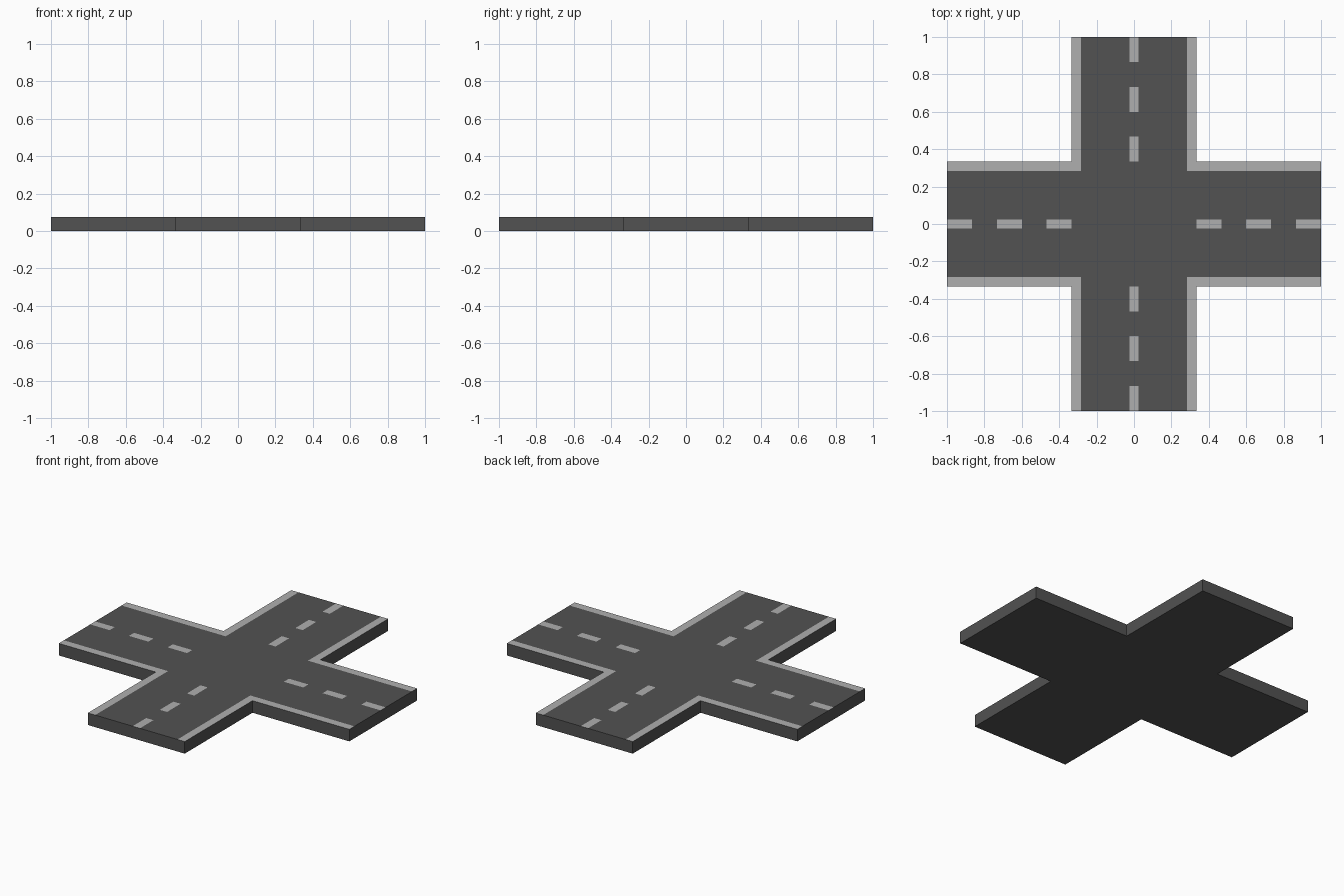
import bpy, bmesh
from mathutils import Vector

if "Cube" in bpy.data.objects:
    bpy.data.objects.remove(bpy.data.objects["Cube"])

L, W, H = 1.0, 1 / 3, 0.075      # arm length, half road width, slab height
EDGE = W - 0.05                  # inner side of the edge lines
DASH = 0.025                     # half width of the centre dashes
STEP = 2 / 15                    # dash and gap length


def material(name, grey):
    m = bpy.data.materials.new(name)
    m.diffuse_color = (grey, grey, grey, 1)
    m.use_nodes = True
    m.node_tree.nodes["Principled BSDF"].inputs["Base Color"].default_value = m.diffuse_color
    return m


# Cross-shaped slab: one outline corner path turned through four quarters
bm = bmesh.new()
outline = []
for quarter in range(4):
    for x, y in ((L, -W), (L, W), (W, W)):
        for _ in range(quarter):
            x, y = -y, x
        outline.append(bm.verts.new((x, y, 0)))
base = bm.faces.new(outline)
ext = bmesh.ops.extrude_face_region(bm, geom=[base], use_keep_orig=True)
bmesh.ops.translate(bm, vec=(0, 0, H),
                    verts=[v for v in ext["geom"] if isinstance(v, bmesh.types.BMVert)])
bmesh.ops.recalc_face_normals(bm, faces=bm.faces)

# Cut the slab along every painted border
cuts = [DASH, EDGE] + [W + i * STEP for i in range(5)]
for normal in (Vector((1, 0, 0)), Vector((0, 1, 0))):
    for c in cuts:
        for s in (-1, 1):
            bmesh.ops.bisect_plane(bm, geom=bm.verts[:] + bm.edges[:] + bm.faces[:],
                                   dist=1e-5, plane_co=normal * c * s, plane_no=normal)

# Paint edge lines and centre dashes on the top faces
for f in bm.faces:
    if f.normal.z < 0.5:
        continue
    c = f.calc_center_median()
    near, far = sorted((abs(c.x), abs(c.y)))
    edge_line = near > EDGE
    dash = near < DASH and far > W and int((far - W) / STEP) % 2 == 0
    f.material_index = int(edge_line or dash)

mesh = bpy.data.meshes.new("road_crossing")
bm.to_mesh(mesh)
bm.free()
mesh.materials.append(material("asphalt", 0.085))
mesh.materials.append(material("road_paint", 0.43))
road = bpy.data.objects.new("road_crossing", mesh)
bpy.context.collection.objects.link(road)
